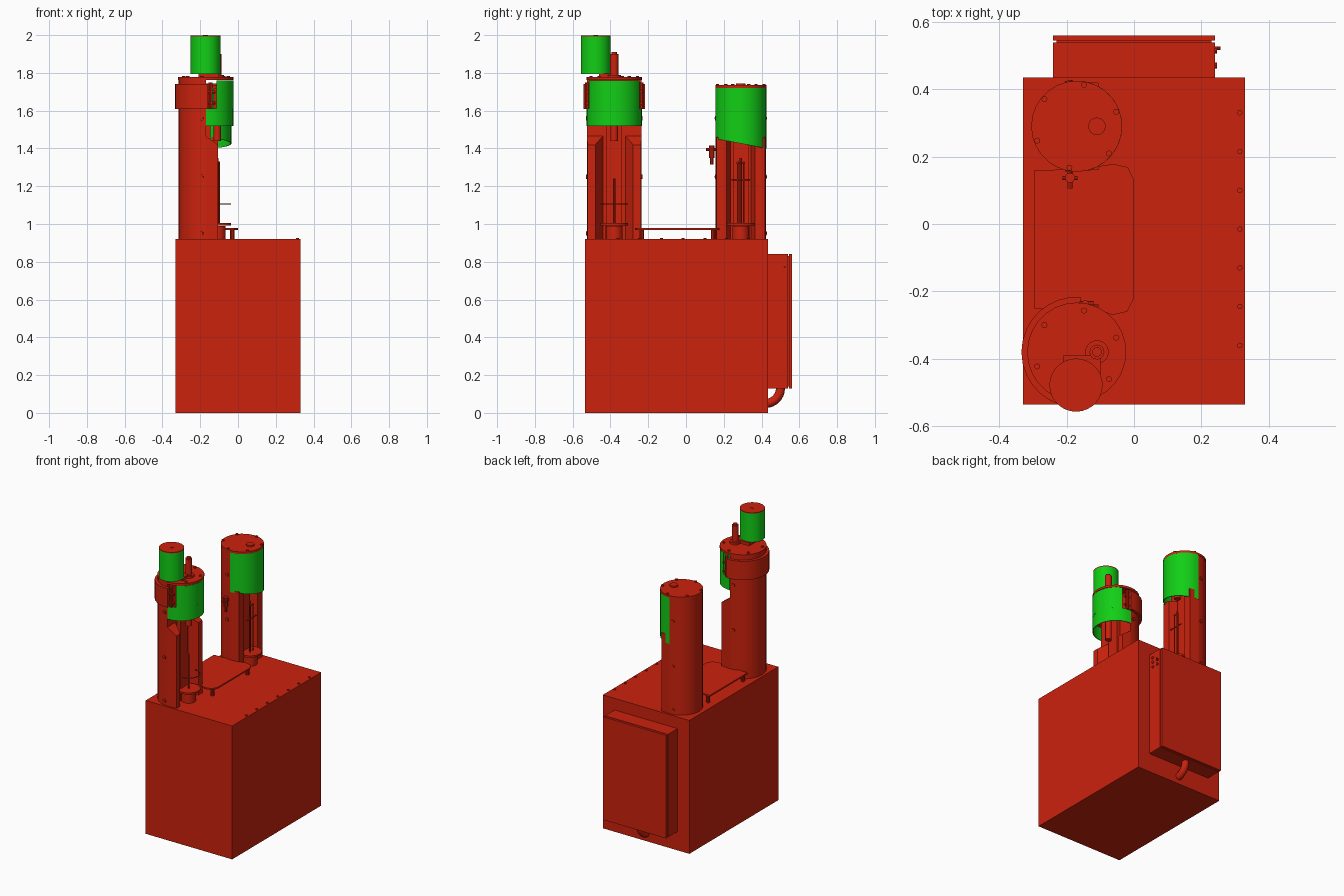
import bpy, bmesh, math
from mathutils import Vector

if "Cube" in bpy.data.objects:
    bpy.data.objects.remove(bpy.data.objects["Cube"])


def material(name, rgb):
    m = bpy.data.materials.new(name)
    m.diffuse_color = (*rgb, 1)
    m.use_nodes = True
    m.node_tree.nodes["Principled BSDF"].inputs["Base Color"].default_value = m.diffuse_color
    return m


RED = material("red paint", (0.60, 0.016, 0.004))
GREEN = material("green guard", (0.006, 0.62, 0.008))
CX, FY, BY = -0.17, -0.38, 0.29      # column axes
TOP = 0.92                           # cabinet top height


def finish(name, bm, mat=RED, smooth=True):
    bmesh.ops.recalc_face_normals(bm, faces=bm.faces)
    me = bpy.data.meshes.new(name)
    bm.to_mesh(me)
    bm.free()
    ob = bpy.data.objects.new(name, me)
    bpy.context.collection.objects.link(ob)
    me.materials.append(mat)
    if smooth:
        bpy.ops.object.select_all(action='DESELECT')
        ob.select_set(True)
        bpy.context.view_layer.objects.active = ob
        bpy.ops.object.shade_smooth_by_angle(angle=math.radians(30))
    return ob


def box(name, x0, x1, y0, y1, z0, z1, mat=RED):
    return prism(name, [(x0, y0), (x1, y0), (x1, y1), (x0, y1)], z0, z1, mat, False)


def prism(name, pts, z0, z1, mat=RED, smooth=True, top=None):
    """Extrude an outline upward; top(x, y) may give a sloping upper end."""
    bm = bmesh.new()
    lo = [bm.verts.new((x, y, z0)) for x, y in pts]
    hi = [bm.verts.new((x, y, top(x, y) if top else z1)) for x, y in pts]
    bm.faces.new(lo)
    bm.faces.new(hi)
    n = len(pts)
    for i in range(n):
        j = (i + 1) % n
        bm.faces.new((lo[i], lo[j], hi[j], hi[i]))
    return finish(name, bm, mat, smooth)


def arc(cx, cy, r, a0, a1, n=16):
    return [(cx + r * math.cos(math.radians(a0 + (a1 - a0) * i / n)),
             cy + r * math.sin(math.radians(a0 + (a1 - a0) * i / n))) for i in range(n + 1)]


def disc(name, x, y, r, z0, z1, mat=RED, n=28):
    return prism(name, arc(x, y, r, 0, 360, n)[:-1], z0, z1, mat)


def rod(name, a, b, r, n=8):
    a, b = Vector(a), Vector(b)
    bm = bmesh.new()
    bmesh.ops.create_cone(bm, cap_ends=True, segments=n, radius1=r, radius2=r, depth=(b - a).length)
    rot = (b - a).to_track_quat('Z', 'Y').to_matrix().to_4x4()
    bmesh.ops.transform(bm, matrix=rot, verts=bm.verts)
    bmesh.ops.translate(bm, vec=(a + b) / 2, verts=bm.verts)
    return finish(name, bm)


def shell(name, cy, r, t, a0, a1, z0, z1, mat, bottom=None):
    """Curved wall of thickness t around a column axis."""
    bm = bmesh.new()
    rings = []
    for (xo, yo), (xi, yi) in zip(arc(CX, cy, r, a0, a1), arc(CX, cy, r - t, a0, a1)):
        zb = bottom(yo) if bottom else z0
        rings.append([bm.verts.new(p) for p in
                      ((xo, yo, zb), (xo, yo, z1), (xi, yi, z1), (xi, yi, zb))])
    for p, q in zip(rings, rings[1:]):
        for k in range(4):
            m = (k + 1) % 4
            bm.faces.new((p[k], p[m], q[m], q[k]))
    bm.faces.new(rings[0])
    bm.faces.new(rings[-1])
    return finish(name, bm, mat)


def tube(name, pts, r, cyclic=False):
    cu = bpy.data.curves.new(name, 'CURVE')
    cu.dimensions = '3D'
    cu.bevel_depth, cu.bevel_resolution, cu.use_fill_caps = r, 2, True
    sp = cu.splines.new('POLY')
    sp.points.add(len(pts) - 1)
    for p, co in zip(sp.points, pts):
        p.co = (*co, 1)
    sp.use_cyclic_u = cyclic
    cu.materials.append(RED)
    ob = bpy.data.objects.new(name, cu)
    bpy.context.collection.objects.link(ob)


# Base cabinet with a row of edge screws
box("base_cabinet", -0.33, 0.33, -0.535, 0.435, 0, TOP)
for i in range(7):
    disc("cabinet_screw", 0.314, -0.36 + 0.115 * i, 0.008, TOP, TOP + 0.006, n=8)

# Control box, its door, buttons, switch and cable conduit
box("control_box", -0.24, 0.24, 0.435, 0.539, 0.13, 0.84)
box("control_box_core", -0.23, 0.23, 0.539, 0.545, 0.14, 0.83)
box("control_box_door", -0.24, 0.24, 0.545, 0.56, 0.13, 0.84)
for y, z in [(0.47, 0.74), (0.47, 0.773), (0.47, 0.806), (0.515, 0.74), (0.515, 0.773)]:
    rod("control_button", (0.238, y, z), (0.246, y, z), 0.009, 10)
rod("switch_stem", (0.238, 0.522, 0.773), (0.256, 0.522, 0.773), 0.005)
tube("conduit", [(0, 0.42 + 0.08 * math.sin(a), 0.13 - 0.08 * math.cos(a))
                 for a in [math.pi / 2 * i / 8 for i in range(9)]] + [(0, 0.5, 0.14)], 0.024)

# Work shelf between the columns, on short legs
shelf = ([(-0.295, -0.25), (-0.10, -0.255), (-0.065, -0.27), (-0.02, -0.26), (0, -0.22)]
         + [(0, 0.13), (-0.018, 0.168), (-0.06, 0.178), (-0.17, 0.162), (-0.295, 0.16)])
prism("work_shelf", shelf, 0.969, 0.979, smooth=False)
for y in (-0.235, 0.145):
    for x in (-0.03, -0.27):
        disc("shelf_leg", x, y, 0.012, TOP, 0.969, n=10)


# Half-round columns with two open rails on the working side
def column(side, cy, r, height, front, inner, tip, slope):
    prism(side + "_column", arc(CX, cy, r, 90, 270), TOP, height)
    for s in (-1, 1):
        pts = [(CX, cy + s * r), (front, cy + s * (r - 0.004)),
               (front, cy + s * tip), (CX, cy + s * inner)]
        prism(side + "_rail", pts, TOP, 1.46, smooth=False,
              top=lambda x, y: 1.465 - slope * (x - CX))
    box(side + "_slide", CX, CX + 0.025, cy - 0.04, cy + 0.04, TOP, height - 0.02)
    for z in (0.95, 1.25, 1.56):
        for s in (-1, 1):
            a = math.radians(100)
            d = Vector((math.cos(a), s * math.sin(a), 0))
            c = Vector((CX, cy, z))
            rod("column_screw", c + d * (r - 0.01), c + d * (r + 0.005), 0.012, 10)


column("front", FY, 0.145, 1.765, -0.105, 0.06, 0.10, 0.7)
column("back", BY, 0.133, 1.72, -0.105, 0.055, 0.075, 0.1)

# Column lids with bolts
for side, cy, r, z0, z1 in (("front", FY, 0.147, 1.762, 1.777), ("back", BY, 0.135, 1.72, 1.735)):
    disc(side + "_lid", CX, cy, r, z0, z1)
    for k in range(6):
        a = math.radians(20 + 60 * k)
        disc("lid_bolt", CX + 0.125 * math.cos(a), cy + 0.125 * math.sin(a),
             0.009, z1, z1 + 0.007, n=8)

# Collar clamp around the front column with hinge lugs
shell("collar", FY, 0.164, 0.025, 86, 274, 1.61, 1.74, RED)
for s in (-1, 1):
    y = FY + s * 0.143
    rod("hinge_pin", (-0.145, y, 1.61), (-0.145, y, 1.75), 0.011, 10)
    for z in (1.64, 1.70):
        rod("hinge_bolt", (-0.16, y, z), (-0.12, y, z), 0.008)

# Curved safety guards
shell("front_guard_lower", FY, 0.146, 0.005, -90, 90, 1.52, 1.612, GREEN)
shell("front_guard_upper", FY, 0.146, 0.005, -67, 67, 1.612, 1.76, GREEN)
shell("back_guard", BY, 0.135, 0.005, -90, 90, 1.4, 1.72, GREEN,
      bottom=lambda y: 1.447 - 0.19 * max(0, y - 0.18))

# Motor on the front lid with its mount
box("motor_mount", -0.21, -0.10, -0.46, -0.39, 1.777, 1.797)
disc("motor", -0.172, -0.478, 0.079, 1.795, 1.992, GREEN)
disc("motor_cap", -0.172, -0.478, 0.079, 1.992, 1.998)
disc("motor_cap_boss", -0.172, -0.478, 0.012, 1.998, 2.0, n=12)

# Spindle post and the plug on the back lid
disc("spindle_flange", -0.11, FY, 0.035, 1.777, 1.79, n=20)
disc("spindle_post", -0.11, FY, 0.022, 1.79, 1.90, n=16)
disc("spindle_tip", -0.11, FY, 0.014, 1.90, 1.91, n=16)
disc("lid_plug", -0.11, BY, 0.026, 1.735, 1.745, n=16)

# Round work tables, tool spindles and guide rods
for side, cy, ztop, zring in (("front", FY, 1.24, 1.105), ("back", BY, 1.35, 1.24)):
    disc(side + "_table_pedestal", -0.11, cy, 0.045, TOP, 0.99, n=20)
    disc(side + "_table", -0.11, cy, 0.073, 0.993, 1.005)
    disc(side + "_spindle", -0.11, cy, 0.02, 1.44, 1.72, n=16)
    rod(side + "_tool", (-0.11, cy, 1.005), (-0.11, cy, ztop), 0.006)
    if side == "front":
        ring = arc(-0.11, cy, 0.07, -90, 90, 14)
        tube("guide_loop", [(x, y, zring) for x, y in ring], 0.003)
    else:
        for s in (-1, 1):
            rod("guide_rod", (-0.10, cy + s * 0.016, 1.0), (-0.10, cy + s * 0.016, 1.33), 0.004)
        for z in (1.235, 1.325):
            h = 0.05 if z < 1.3 else 0.022
            rod("guide_bar", (-0.10, cy - h, z), (-0.10, cy + h, z), 0.004)

# Small valve on the side of the back column
rod("valve_pipe", (-0.19, 0.17, 1.395), (-0.19, 0.105, 1.395), 0.008)
rod("valve_body", (-0.19, 0.137, 1.35), (-0.19, 0.137, 1.415), 0.015, 10)
rod("valve_outlet", (-0.19, 0.137, 1.315), (-0.19, 0.137, 1.35), 0.009)
rod("valve_handle", (-0.212, 0.137, 1.40), (-0.168, 0.137, 1.40), 0.006)
